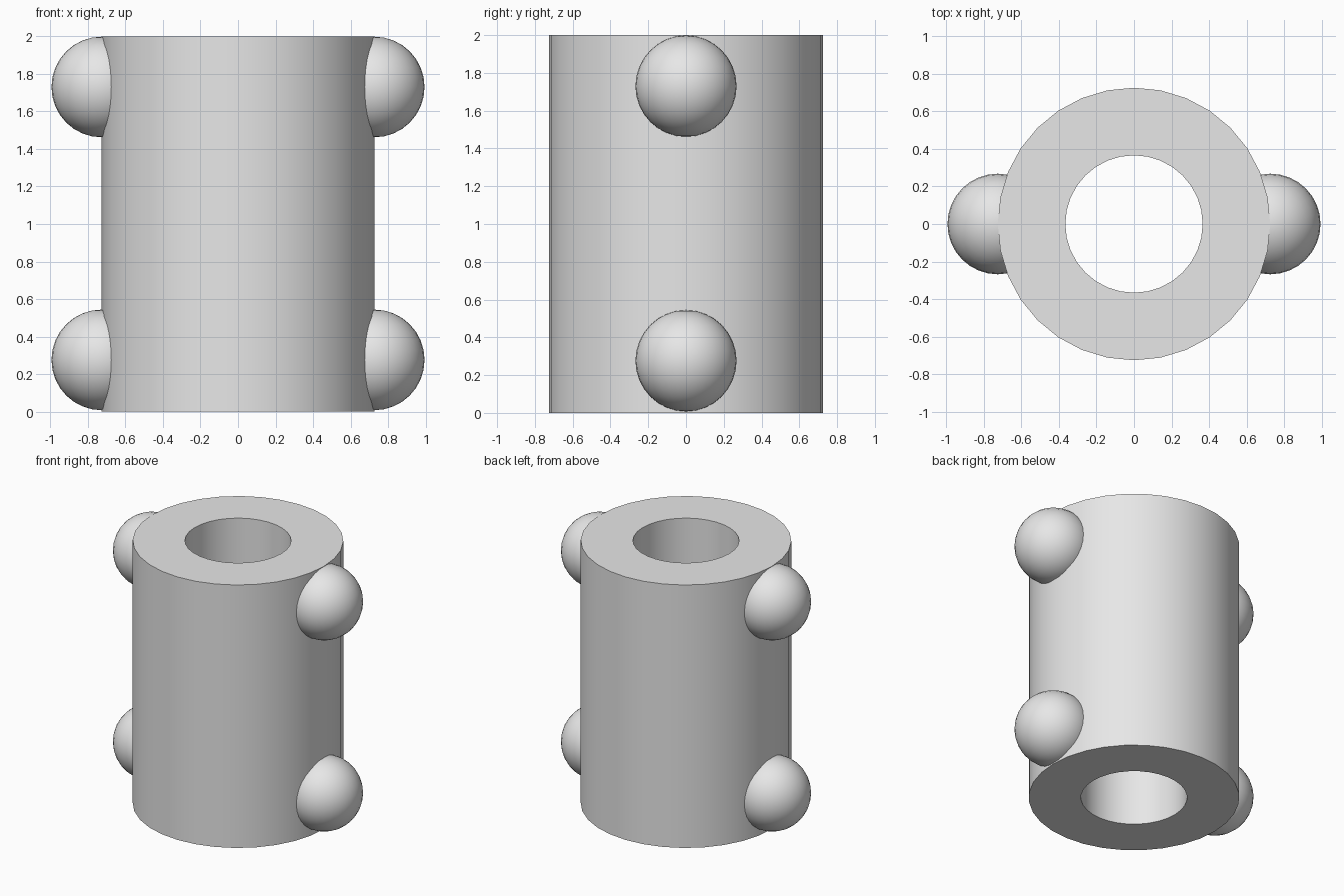
import bpy
import bmesh
import math
from mathutils import Vector

cube = bpy.data.objects.get("Cube")
if cube:
    bpy.data.objects.remove(cube, do_unlink=True)

HEIGHT = 2.0
OUTER, INNER = 0.726, 0.366
KNOB_RADIUS = 0.268
SIDES = 32

# Single grey material
grey = bpy.data.materials.new("light_grey")
grey.use_nodes = True
colour = (0.8, 0.8, 0.8, 1.0)
grey.diffuse_color = colour
grey.node_tree.nodes["Principled BSDF"].inputs["Base Color"].default_value = colour


def finish(obj, name):
    obj.name = name
    obj.data.name = name
    obj.data.materials.append(grey)
    bpy.ops.object.select_all(action="DESELECT")
    obj.select_set(True)
    bpy.context.view_layer.objects.active = obj
    bpy.ops.object.shade_smooth_by_angle(angle=math.radians(30))


# Hollow tube: a rectangular wall section spun around z
bm = bmesh.new()
section = [(INNER, 0), (OUTER, 0), (OUTER, HEIGHT), (INNER, HEIGHT)]
verts = [bm.verts.new((r, 0, z)) for r, z in section]
edges = [bm.edges.new((verts[i], verts[(i + 1) % 4])) for i in range(4)]
bmesh.ops.spin(bm, geom=verts + edges, cent=Vector(), axis=Vector((0, 0, 1)),
               angle=math.tau, steps=SIDES, use_duplicate=False)
bmesh.ops.remove_doubles(bm, verts=bm.verts, dist=0.0001)
bmesh.ops.recalc_face_normals(bm, faces=bm.faces)
mesh = bpy.data.meshes.new("tube")
bm.to_mesh(mesh)
bm.free()
tube = bpy.data.objects.new("tube", mesh)
bpy.context.collection.objects.link(tube)
finish(tube, "tube")

# Round knobs set into the wall, two on each side
for side, x in (("left", OUTER), ("right", -OUTER)):
    for level, z in (("lower", 0.276), ("upper", 1.73)):
        bpy.ops.mesh.primitive_uv_sphere_add(
            segments=SIDES, ring_count=16, radius=KNOB_RADIUS, location=(x, 0, z))
        finish(bpy.context.object, f"{level}_{side}_knob")
